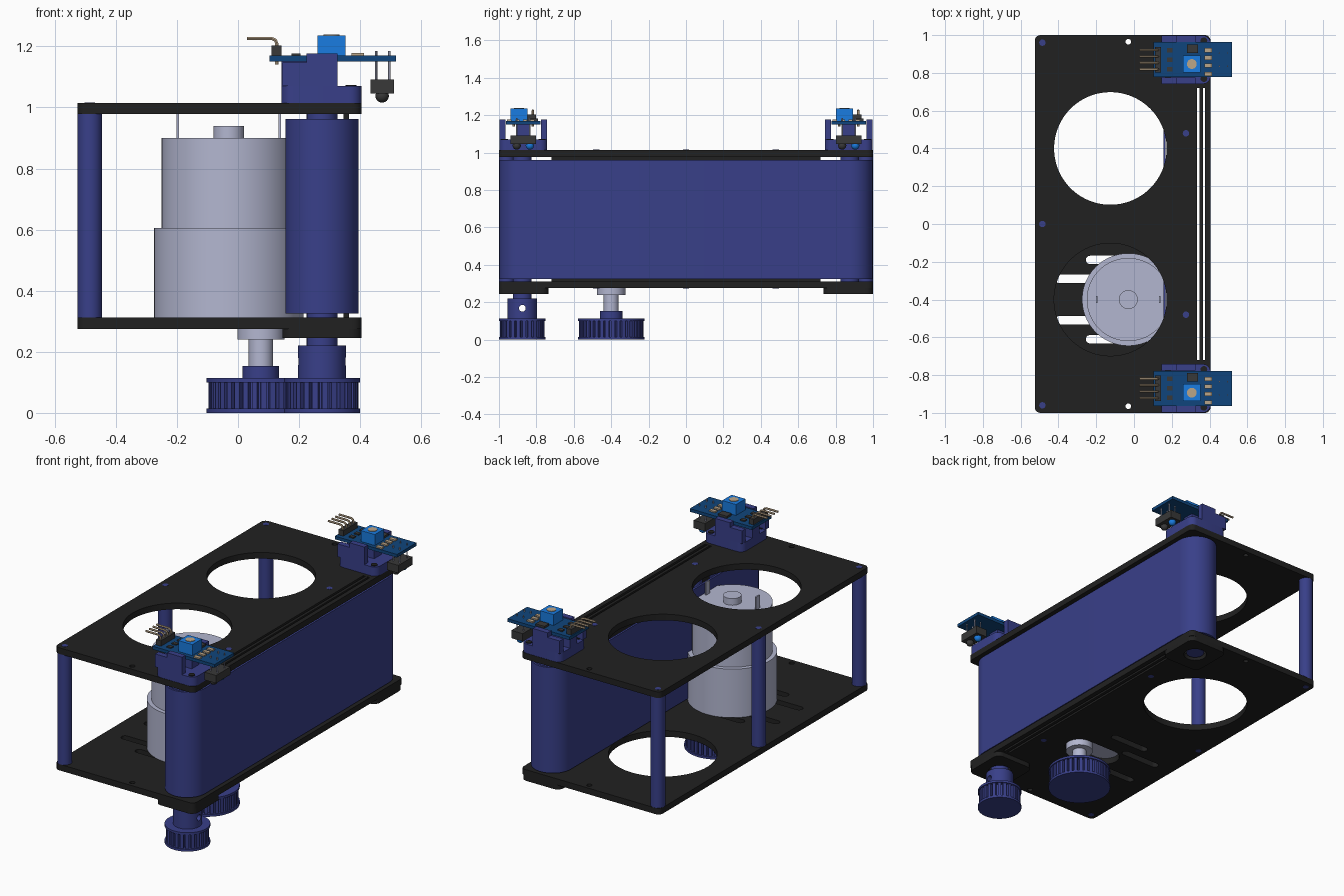
import bpy, bmesh
from math import sin, cos, pi, radians
from mathutils import Matrix

if "Cube" in bpy.data.objects:
    bpy.data.objects.remove(bpy.data.objects["Cube"])


def mat(name, rgb):
    m = bpy.data.materials.new(name)
    m.diffuse_color = (*rgb, 1)
    m.use_nodes = True
    m.node_tree.nodes["Principled BSDF"].inputs["Base Color"].default_value = m.diffuse_color
    return m


BLUE = mat("blue", (0.04, 0.05, 0.25))
BLACK = mat("black", (0.015, 0.015, 0.015))
STEEL = mat("steel", (0.45, 0.47, 0.63))
BOARD = mat("board", (0.005, 0.06, 0.2))
BRIGHT = mat("bright_blue", (0.01, 0.2, 0.75))
PIN = mat("pin", (0.5, 0.38, 0.25))
DARK = mat("dark_plastic", (0.04, 0.04, 0.04))


def finish(ob, material):
    ob.data.materials.clear()
    ob.data.materials.append(material)
    bpy.ops.object.select_all(action='DESELECT')
    ob.select_set(True)
    bpy.context.view_layer.objects.active = ob
    bpy.ops.object.shade_smooth_by_angle(angle=radians(32))
    return ob


def from_curve(name, cu, material, dz=0):
    tmp = bpy.data.objects.new("tmp", cu)
    bpy.context.collection.objects.link(tmp)
    dg = bpy.context.evaluated_depsgraph_get()
    me = bpy.data.meshes.new_from_object(tmp.evaluated_get(dg))
    bpy.data.objects.remove(tmp)
    bm = bmesh.new()
    bm.from_mesh(me)
    bmesh.ops.remove_doubles(bm, verts=bm.verts, dist=1e-5)
    bmesh.ops.translate(bm, verts=bm.verts, vec=(0, 0, dz))
    bmesh.ops.recalc_face_normals(bm, faces=bm.faces)
    bm.to_mesh(me)
    bm.free()
    ob = bpy.data.objects.new(name, me)
    bpy.context.collection.objects.link(ob)
    return finish(ob, material)


# Extrude closed outlines (first is outer, the rest are holes) from z0 to z1
def prism(name, loops, z0, z1, material):
    cu = bpy.data.curves.new(name, 'CURVE')
    cu.dimensions = '2D'
    cu.fill_mode = 'BOTH'
    cu.extrude = (z1 - z0) / 2
    for pts in loops:
        sp = cu.splines.new('POLY')
        sp.points.add(len(pts) - 1)
        for p, (x, y) in zip(sp.points, pts):
            p.co = (x, y, 0, 1)
        sp.use_cyclic_u = True
    return from_curve(name, cu, material, (z0 + z1) / 2)


def wire(name, pts, r, material):
    cu = bpy.data.curves.new(name, 'CURVE')
    cu.dimensions = '3D'
    cu.bevel_depth = r
    cu.bevel_resolution = 1
    cu.use_fill_caps = True
    sp = cu.splines.new('POLY')
    sp.points.add(len(pts) - 1)
    for p, c in zip(sp.points, pts):
        p.co = (*c, 1)
    return from_curve(name, cu, material)


def circle(x, y, r, n=48):
    return [(x + r * cos(2 * pi * i / n), y + r * sin(2 * pi * i / n)) for i in range(n)]


def rrect(x0, y0, x1, y1, r=0.0, n=8):
    if r == 0:
        return [(x0, y0), (x1, y0), (x1, y1), (x0, y1)]
    r = min(r, (x1 - x0) / 2 - 1e-4, (y1 - y0) / 2 - 1e-4)
    pts = []
    for k, (cx, cy) in enumerate([(x1 - r, y1 - r), (x0 + r, y1 - r), (x0 + r, y0 + r), (x1 - r, y0 + r)]):
        for i in range(n + 1):
            a = pi / 2 * (k + i / n)
            pts.append((cx + r * cos(a), cy + r * sin(a)))
    return pts


def gear(x, y, r, teeth):
    pts = []
    for i in range(teeth):
        for f, rr in ((0, r), (0.6, r), (0.68, r - 0.02), (0.92, r - 0.02)):
            a = 2 * pi * (i + f) / teeth
            pts.append((x + rr * cos(a), y + rr * sin(a)))
    return pts


def cyl(name, x, y, r, z0, z1, material, n=48):
    return prism(name, [circle(x, y, r, n)], z0, z1, material)


def box(name, x0, x1, y0, y1, z0, z1, material, r=0.0):
    return prism(name, [rrect(x0, y0, x1, y1, r)], z0, z1, material)


RX, RY = 0.275, 0.875      # roller axes
MX, SX, MY = -0.03, 0.075, -0.4  # motor axis, output shaft, motor y

# Top and bottom plates
outline = rrect(-0.525, -1, 0.405, 1, 0.03)
platen_slot = rrect(0.333, -0.72, 0.377, 0.72)
screws = [circle(-0.03, s * 0.965, 0.015, 16) for s in (-1, 1)]
prism("top_plate", [outline, platen_slot, circle(-0.125, 0.4, 0.298, 96),
                    circle(-0.125, -0.4, 0.298, 96)] + screws, 0.978, 1.015, BLACK)
motor_slots = [rrect(x, y - 0.022, x + 0.26, y + 0.022, 0.022)
               for x, y in ((-0.255, -0.19), (-0.42, -0.29), (-0.42, -0.51), (-0.255, -0.61))]
prism("bottom_plate", [outline, platen_slot, circle(-0.125, 0.4, 0.298, 96),
                       rrect(-0.2, MY - 0.082, SX + 0.082, MY + 0.082, 0.082)]
      + [circle(RX, s * RY, 0.075) for s in (-1, 1)] + motor_slots + screws, 0.275, 0.312, BLACK)
box("platen", 0.346, 0.364, -0.72, 0.72, 0.275, 1.014, BLACK)

# Standoffs, with pins showing through the plates
for i, (x, y, r) in enumerate([(-0.485, -0.96, 0.04), (-0.485, 0, 0.04), (-0.485, 0.96, 0.04),
                               (RX, -0.48, 0.04), (RX, 0.48, 0.04)]):
    cyl(f"standoff_{i}", x, y, r, 0.312, 0.978, BLUE)
    cyl(f"standoff_pin_{i}", x, y, 0.017, 0.274, 1.016, BLUE, 20)

# Belt around two rollers
prism("belt", [rrect(0.155, -0.998, 0.395, 0.998, 0.12, 20),
               rrect(0.167, -0.986, 0.383, 0.986, 0.108, 20)], 0.325, 0.962, BLUE)
for s, side in ((-1, "front"), (1, "back")):
    cyl(f"{side}_roller", RX, s * RY, 0.107, 0.325, 0.962, BLUE)
    cyl(f"{side}_roller_shaft", RX, s * RY, 0.05, 0.255 if s > 0 else 0.2, 1.0, BLUE)
    y0, y1 = sorted((s * 0.735, s * 1.0))
    prism(f"{side}_bearing_pad", [rrect(0.145, y0, 0.405, y1, 0.04), circle(RX, s * RY, 0.065)],
          0.245, 0.275, BLACK)

# Toothed pulleys
for name, x, y, r, n in (("roller_pulley", RX, -RY, 0.125, 24), ("motor_pulley", SX, MY, 0.178, 36)):
    cyl(name + "_lower_flange", x, y, r, 0.0, 0.014, BLUE, 64)
    cyl(name + "_upper_flange", x, y, r, 0.1, 0.114, BLUE, 64)
    prism(name + "_teeth", [gear(x, y, r - 0.006, n)], 0.014, 0.1, BLUE)
hub = cyl("roller_pulley_hub", RX, -RY, 0.079, 0.114, 0.22, BLUE)
bm = bmesh.new()
bmesh.ops.create_cone(bm, cap_ends=True, segments=24, radius1=0.018, radius2=0.018, depth=0.4,
                      matrix=Matrix.Translation((RX, -RY, 0.168)) @ Matrix.Rotation(pi / 2, 4, 'Y'))
cme = bpy.data.meshes.new("screw_cutter")
bm.to_mesh(cme)
bm.free()
cutter = bpy.data.objects.new("screw_cutter", cme)
bpy.context.collection.objects.link(cutter)
cutter.hide_render = True
bpy.context.view_layer.objects.active = hub
mod = hub.modifiers.new("set_screw_hole", 'BOOLEAN')
mod.operation, mod.object, mod.solver = 'DIFFERENCE', cutter, 'EXACT'
hub.modifiers.move(len(hub.modifiers) - 1, 0)
bpy.ops.object.modifier_apply(modifier=mod.name)
bpy.data.objects.remove(cutter)
cyl("motor_pulley_hub", SX, MY, 0.06, 0.114, 0.153, BLUE)

# Gear motor
cyl("motor_gearbox", MX, MY, 0.245, 0.312, 0.605, STEEL, 96)
cyl("motor_body", MX, MY, 0.22, 0.605, 0.9, STEEL, 96)
cyl("motor_rear_boss", MX, MY, 0.05, 0.9, 0.94, STEEL)
cyl("motor_front_boss", SX, MY, 0.077, 0.24, 0.312, STEEL)
cyl("motor_shaft", SX, MY, 0.04, 0.15, 0.24, STEEL)
for x in (-0.197, 0.137):
    box("motor_terminal", x - 0.004, x + 0.004, MY - 0.018, MY + 0.018, 0.9, 0.978, STEEL)

# Two identical sensor boards on their holders
for cy, side in ((-0.87, "front"), (0.87, "back")):
    def b(part, x0, x1, y0, y1, z0, z1, m, r=0.0):
        box(f"{side}_{part}", x0, x1, cy + y0, cy + y1, z0, z1, m, r)

    # holder
    b("holder_base", 0.142, 0.405, -0.128, 0.128, 1.015, 1.07, BLUE, 0.04)
    b("holder_post", 0.142, 0.325, -0.035, 0.035, 1.07, 1.15, BLUE)
    for s in (-1, 1):
        y0, y1 = sorted((s * 0.094, s * 0.128))
        b("holder_wall", 0.225, 0.325, y0, y1, 1.07, 1.176, BLUE)
        b("holder_rear_wall", 0.145, 0.225, y0, y1, 1.07, 1.148, BLUE)
        for x in (0.18, 0.37):
            cyl(f"{side}_holder_screw", x, cy + s * 0.1, 0.018, 1.06, 1.074, BLACK, 16)
    # circuit board and parts
    b("circuit_board", 0.103, 0.518, -0.093, 0.093, 1.151, 1.17, BOARD)
    b("trim_pot", 0.26, 0.352, -0.068, 0.022, 1.17, 1.236, BRIGHT)
    cyl(f"{side}_trim_screw", 0.306, cy - 0.023, 0.026, 1.236, 1.239, PIN, 24)
    b("chip", 0.28, 0.34, 0.035, 0.08, 1.17, 1.182, DARK)
    for y in (-0.075, -0.03, 0.01, 0.05):
        b("resistor", 0.372, 0.412, y - 0.011, y + 0.011, 1.17, 1.178, PIN)
    for y in (-0.05, 0.0, 0.05):
        b("small_part", 0.175, 0.205, y - 0.012, y + 0.012, 1.17, 1.177, DARK)
    # bent header pins
    b("header", 0.11, 0.142, -0.068, 0.068, 1.165, 1.203, DARK)
    for i in range(4):
        y = cy - 0.051 + 0.034 * i
        wire(f"{side}_header_pin", [(0.03, y, 1.226), (0.11, y, 1.226), (0.122, y, 1.221),
                                    (0.127, y, 1.21), (0.127, y, 1.14)], 0.006, PIN)
    # optical sensor hanging below the board
    b("sensor_body", 0.434, 0.51, -0.068, 0.068, 1.045, 1.092, DARK)
    for x in (0.452, 0.495):
        for y in (-0.035, 0.035):
            wire(f"{side}_sensor_leg", [(x, cy + y, 1.09), (x, cy + y, 1.185)], 0.004, STEEL)
    for y, m in ((-0.035, DARK), (0.035, BRIGHT)):
        bm = bmesh.new()
        bmesh.ops.create_uvsphere(bm, u_segments=20, v_segments=12, radius=0.022,
                                  matrix=Matrix.Translation((0.472, cy + y, 1.038)))
        me = bpy.data.meshes.new("lens")
        bm.to_mesh(me)
        bm.free()
        lens = bpy.data.objects.new(f"{side}_sensor_lens", me)
        bpy.context.collection.objects.link(lens)
        finish(lens, m)
